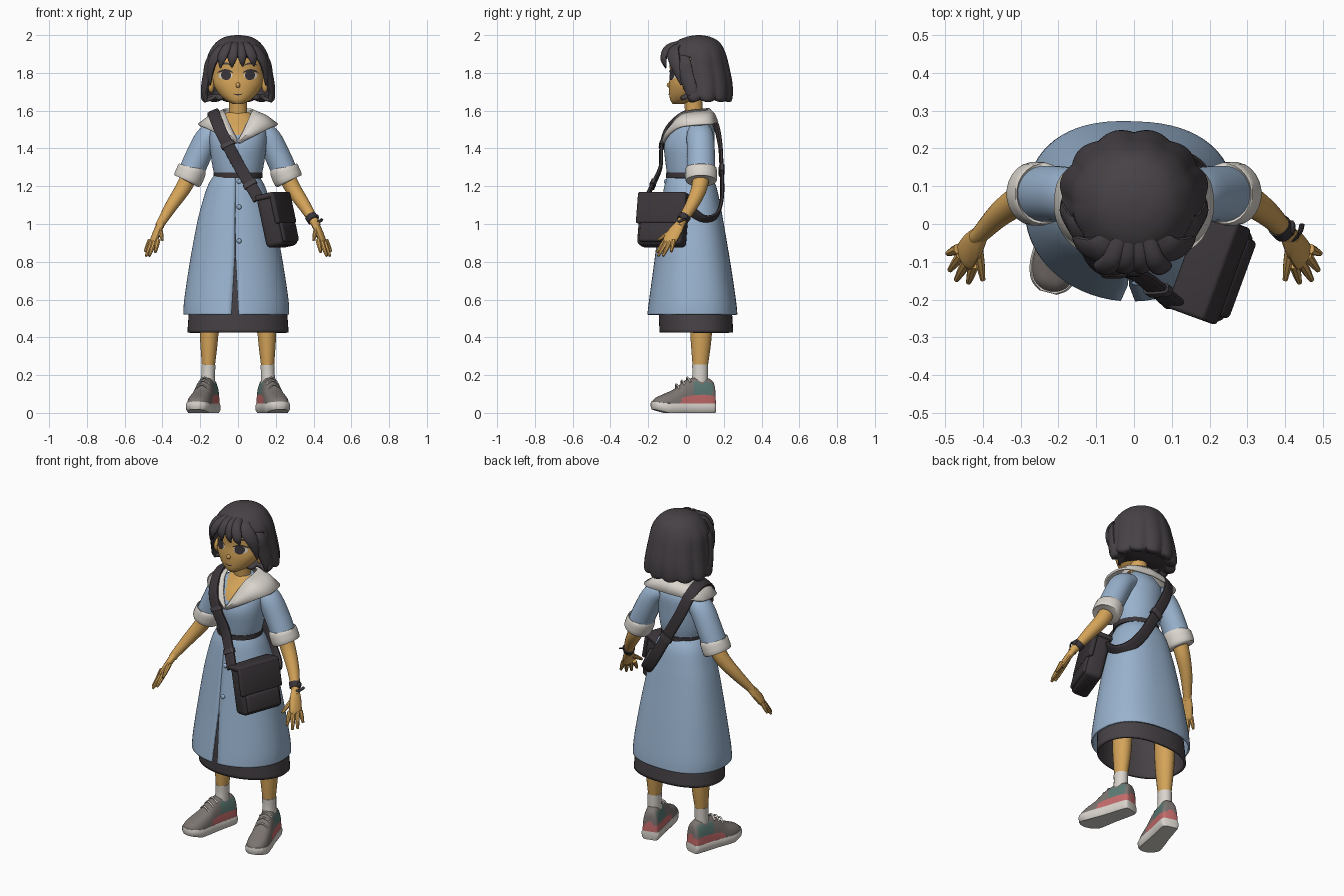
import bpy, bmesh
from math import sin, cos, pi, radians, copysign
from mathutils import Vector, Matrix
from mathutils.bvhtree import BVHTree

if "Cube" in bpy.data.objects:
    bpy.data.objects.remove(bpy.data.objects["Cube"])

def material(name, r, g, b):
    m = bpy.data.materials.new(name)
    m.use_nodes = True
    m.diffuse_color = (r, g, b, 1)
    m.node_tree.nodes["Principled BSDF"].inputs["Base Color"].default_value = (r, g, b, 1)
    return m

SKIN = material("warm skin", .66, .37, .10)
BLUE = material("dress blue", .32, .45, .62)
HAIR = material("dark hair", .063, .054, .061)
BLACK = material("bag black", .042, .035, .040)
CREAM = material("off white", .70, .66, .61)
GREY = material("shoe grey", .20, .175, .165)
PINK = material("shoe pink", .57, .15, .15)
TEAL = material("shoe teal", .11, .20, .18)
parts = []

def finish(name, bm, *mats, rule=None, solid=0):
    bmesh.ops.recalc_face_normals(bm, faces=bm.faces)
    if rule:
        for f in bm.faces:
            f.material_index = rule(f.calc_center_median())
    me = bpy.data.meshes.new(name)
    bm.to_mesh(me)
    bm.free()
    for m in mats:
        me.materials.append(m)
    ob = bpy.data.objects.new(name, me)
    bpy.context.collection.objects.link(ob)
    if solid:
        mod = ob.modifiers.new("thickness", "SOLIDIFY")
        mod.thickness = solid
    parts.append(ob)
    return ob

def spline(rows, k=5):
    """Smooth curve through rows of numbers."""
    out = []
    for i in range(len(rows) - 1):
        p = [rows[max(i - 1, 0)], rows[i], rows[i + 1], rows[min(i + 2, len(rows) - 1)]]
        for j in range(k):
            t = j / k
            out.append([b + .5 * t * (c - a + t * (2*a - 5*b + 4*c - d + t * (3*(b - c) + d - a)))
                        for a, b, c, d in zip(*p)])
    return out + [list(rows[-1])]

def bridge(rings, closed=True, cap=True):
    bm = bmesh.new()
    vs = [[bm.verts.new(p) for p in r] for r in rings]
    n = len(rings[0])
    for a, b in zip(vs, vs[1:]):
        for i in range(n if closed else n - 1):
            j = (i + 1) % n
            bm.faces.new((a[i], a[j], b[j], b[i]))
    if cap:
        bm.faces.new(vs[0])
        bm.faces.new(vs[-1])
    return bm

def power(v, p):
    return copysign(abs(v) ** p, v)

def level_rings(rows, n=48, p=1, gap=None, k=5):
    """Horizontal rings from rows of height, half width, front y, back y."""
    rings = []
    for z, rx, y0, y1 in spline(rows, k):
        d = gap(z) / rx if gap else 0
        count = n + 1 if gap else n
        ang = [-pi / 2 + d + (2 * pi - 2 * d) * i / n for i in range(count)]
        rings.append([Vector((rx * power(cos(a), p if sin(a) > 0 else 1), (y0 + y1) / 2
                     + (y1 - y0) / 2 * power(sin(a), p if sin(a) > 0 else 1), z)) for a in ang])
    return rings

def tube(name, rows, mat, ref=(0, 1, 0), centre=None, s=1, n=14, p=1, k=5):
    """Sweep along rows of x, y, z, width radius, depth radius."""
    rows = spline(rows, k)
    pts = [Vector(r[:3]) for r in rows]
    rings = []
    for i, r in enumerate(rows):
        t = (pts[min(i + 1, len(pts) - 1)] - pts[max(i - 1, 0)]).normalized()
        out = pts[i] - Vector(centre) if centre else Vector(ref)
        u = t.cross(out).normalized()
        v = u.cross(t)
        ring = [pts[i] + u * r[3] * power(cos(2*pi*(j + .5)/n), p)
                + v * r[4] * power(sin(2*pi*(j + .5)/n), p) for j in range(n)]
        rings.append([Vector((q.x * s, q.y, q.z)) for q in ring])
    return finish(name, bridge(rings), mat)

def ball(name, loc, size, mat):
    bm = bmesh.new()
    bmesh.ops.create_uvsphere(bm, u_segments=16, v_segments=10, radius=1,
                              matrix=Matrix.Translation(loc) @ Matrix.Diagonal((*size, 1)))
    return finish(name, bm, mat)

def box(name, frame, loc, size, mat, bevel):
    bm = bmesh.new()
    bmesh.ops.create_cube(bm, size=1, matrix=Matrix.Translation(loc) @ Matrix.Diagonal((*size, 1)))
    bmesh.ops.bevel(bm, geom=bm.edges[:], offset=bevel, segments=3, profile=.5, affect='EDGES')
    bm.transform(frame)
    return finish(name, bm, mat)

# Head, ears and neck
head_bm = bridge(level_rings([(1.635, .025, -.07, -.01), (1.655, .065, -.083, .05), (1.69, .102, -.089, .09),
    (1.74, .13, -.09, .12), (1.8, .137, -.085, .16), (1.87, .13, -.085, .17), (1.93, .1, -.05, .15),
    (1.96, .05, 0, .1)]))
face = BVHTree.FromBMesh(head_bm)
finish("head", head_bm, SKIN)
ball("nose", (0, -.088, 1.735), (.012, .014, .014), SKIN)
tube("neck", [(0, .055, 1.5, .065, .06), (0, .045, 1.57, .05, .048), (0, .035, 1.68, .05, .05)], SKIN, n=20)
for s in (1, -1):
    ball("ear", (s * .143, .008, 1.735), (.018, .026, .04), SKIN)

# Painted face details as thin plates following the face
def plate(name, x, z, rx, rz, mat, lift=.003, bend=0):
    rings = []
    for f in (.02, .5, 1):
        ring = []
        for i in range(20):
            dx, dz = f * cos(i * pi / 10), f * sin(i * pi / 10)
            px, pz = x + rx * dx, z + rz * dz - bend * dx * dx
            hit = face.ray_cast(Vector((px, -1, pz)), Vector((0, 1, 0)))[0]
            ring.append(Vector((px, hit.y - lift, pz)))
        rings.append(ring)
    bm = bridge(rings, cap=False)
    bm.faces.new([v for v in bm.verts][:20])
    finish(name, bm, mat)

for s in (1, -1):
    plate("eye_white", s * .066, 1.786, .036, .021, CREAM)
    plate("iris", s * .063, 1.788, .027, .026, BLACK, .005)
    plate("upper_lash", s * .067, 1.814, .042, .006, BLACK, .007, .013)
    plate("eyebrow", s * .068, 1.85, .036, .005, HAIR, .004, .01)
plate("mouth", 0, 1.684, .024, .003, BLACK, .003, -.006)

# Bobbed hair shell with scalloped ends and an open face
rings = level_rings([(2, .012, .055, .08), (1.99, .07, 0, .13), (1.96, .118, -.06, .18), (1.9, .158, -.1, .212),
    (1.82, .174, -.108, .232), (1.74, .186, -.108, .246), (1.67, .195, -.1, .246), (1.645, .178, -.08, .232),
    (1.655, .14, -.05, .19)], n=96)
for ring in rings:
    for i, q in enumerate(ring):
        lobe = abs(sin(i * pi / 8))
        drop = min(1, max(0, (2 - q.z) / .3))
        q.xy = Vector((0, .065)) + (q.xy - Vector((0, .065))) * (1 + .055 * drop * (lobe - .5))
        q.z += .03 * (1 - lobe) * max(0, drop - .6)
bm = bridge(rings)
bmesh.ops.delete(bm, geom=[f for f in bm.faces if f.calc_center_median().z < 1.89
                           and f.calc_center_median().y < .02], context='FACES')
finish("hair_bob", bm, HAIR, solid=.02)

# Fringe, parted at the centre
skull = (0, .06, 1.8)
for x0, x1, z1, w in ((-.012, -.03, 1.83, .026), (.012, .022, 1.835, .022), (.03, .078, 1.835, .026),
                      (-.03, -.085, 1.825, .026)):
    tube("fringe_lock", [(x0, -.015, 1.965, .02, .008), ((x0 + x1) / 2, -.092, 1.935, w, .018),
         (x1, -.118, 1.88, w, .014), (x1 * 1.1, -.106, z1, .004, .004)], HAIR, centre=skull)
for s in (1, -1):
    tube("side_fringe", [(.03, -.01, 1.96, .03, .01), (.085, -.065, 1.925, .04, .016), (.13, -.062, 1.87, .036, .016),
         (.147, -.042, 1.8, .024, .013), (.148, -.025, 1.735, .004, .004)], HAIR, centre=skull, s=s)
    tube("temple_lock", [(.1, -.01, 1.915, .03, .01), (.148, -.015, 1.86, .042, .016), (.165, .005, 1.78, .04, .018),
         (.177, .03, 1.7, .034, .018), (.17, .03, 1.645, .014, .009)], HAIR, centre=skull, s=s)

# Bodice with an open neckline showing skin
bodice_bm = bridge(level_rings([(1.24, .12, -.096, .128), (1.32, .138, -.108, .145), (1.42, .15, -.115, .15),
    (1.5, .148, -.08, .15), (1.55, .11, -.035, .13), (1.59, .06, 0, .1)], n=64))
bodice = BVHTree.FromBMesh(bodice_bm)
finish("bodice", bodice_bm, BLUE, SKIN,
       rule=lambda c: int(c.y < .05 and c.z > 1.45 and abs(c.x) < (c.z - 1.45) * .55))

# Wide collar
half = spline([(.004, -.115, 1.45, .008, -.121, 1.425), (.035, -.092, 1.51, .09, -.102, 1.468),
    (.068, -.035, 1.585, .18, -.04, 1.515), (.078, .03, 1.605, .212, .05, 1.53),
    (.06, .1, 1.612, .175, .145, 1.535), (0, .122, 1.615, 0, .172, 1.54)])
rows = []
for r in half:
    a, b = Vector(r[:3]), Vector(r[3:])
    rows.append([a, a.lerp(b, .5) + (a.lerp(b, .5) - Vector((0, .04, 1.42))).normalized() * .01, b])
rows += [[Vector((-q.x, q.y, q.z)) for q in r] for r in reversed(rows[:-1])]
finish("collar", bridge(rows, closed=False, cap=False), CREAM, solid=.012)

# Coat skirt, split at the lower front
skirt_bm = bridge(level_rings([(1.255, .12, -.098, .13), (1.2, .152, -.115, .16), (1.1, .184, -.13, .182),
    (1, .209, -.143, .2), (.8, .246, -.168, .234), (.6, .276, -.195, .264), (.52, .28, -.205, .272)],
    n=64, p=.82, gap=lambda z: .001 + .018 * min(1, max(0, (.85 - z) / .33))), closed=False, cap=False)
skirt_bm.transform(Matrix.Translation((-.01, 0, 0)) @ Matrix.Rotation(-.03, 4, 'Z'))
skirt = BVHTree.FromBMesh(skirt_bm)
finish("coat_skirt", skirt_bm, BLUE, solid=.01)
finish("underskirt", bridge(level_rings([(.95, .17, -.12, .18), (.7, .235, -.145, .225), (.55, .258, -.145, .242),
    (.425, .268, -.14, .25)], p=.85), cap=False), HAIR, solid=.012)
finish("belt", bridge(level_rings([(1.244, .13, -.107, .14), (1.272, .129, -.107, .14)], k=1)), BLACK)
for z, tree in ((1.44, bodice), (1.225, skirt), (1.09, skirt), (.91, skirt)):
    hit = tree.ray_cast(Vector((.006, -1, z)), Vector((0, 1, 0)))[0]
    ball("button", hit, (.013, .01, .013), BLUE)

# Arms and hands
for s in (1, -1):
    tube("sleeve", [(.09, .07, 1.5, .05, .06), (.155, .075, 1.46, .066, .072), (.21, .08, 1.36, .068, .074),
         (.262, .08, 1.24, .068, .074)], BLUE, s=s, n=24)
    tube("cuff", [(.24, .08, 1.3, .066, .072), (.243, .08, 1.29, .077, .083), (.266, .08, 1.235, .078, .084),
         (.27, .08, 1.226, .066, .072)], CREAM, s=s, n=24, k=3)
    tube("forearm", [(.25, .08, 1.27, .045, .045), (.29, .07, 1.19, .042, .042), (.35, .03, 1.1, .034, .034),
         (.405, -.025, 1.01, .024, .024), (.415, -.035, .99, .024, .021)], SKIN, s=s, n=18)
    tube("palm", [(.405, -.025, 1.01, .023, .019), (.425, -.055, .965, .037, .019), (.446, -.085, .915, .039, .016),
         (.451, -.092, .9, .03, .01)], SKIN, ref=(.9, -.45, .1), s=s)
    for a, b in (((.424, -.107, .915), (.438, -.155, .85)), ((.442, -.1, .908), (.47, -.148, .83)),
                 ((.457, -.083, .908), (.487, -.122, .83)), ((.465, -.066, .915), (.493, -.078, .853)),
                 ((.412, -.07, .965), (.4, -.148, .915))):
        mid = [(p + q) / 2 for p, q in zip(a, b)]
        tube("finger", [(*a, .014, .014), (*mid, .012, .012), (*b, .007, .007)], SKIN, ref=(1, 0, 0), s=s, n=8)

# Wrist watch
tube("watch_band", [(.384, -.004, 1.042, .032, .032), (.399, -.02, 1.018, .031, .031)], BLACK, n=18, k=1)
ball("watch_face", (.418, -.01, 1.035), (.01, .02, .016), BLACK)
tube("watch_strap_end", [(.42, -.045, 1.01, .009, .004), (.438, -.025, 1.018, .009, .004),
                         (.445, 0, 1.026, .008, .003)], BLACK, n=8)

# Legs, socks and shoes
def upper_rule(c):
    if c.z < .09 and c.y > -.08 + c.z * .3:
        return 1
    return 2 if .1 < c.z < .16 and .01 < c.y < .118 else 0

profile = spline([(.135, .028, .11), (.125, .045, .165), (.08, .05, .19), (.02, .052, .187), (-.03, .055, .168),
                  (-.08, .06, .128), (-.14, .061, .1), (-.185, .046, .08), (-.207, .018, .055)])
for s in (1, -1):
    place = Matrix.Translation((s * .174, .02, 0)) @ Matrix.Rotation(s * radians(15), 4, 'Z')
    tube("leg", [(.152, .08, .62, .055, .062), (.153, .08, .42, .05, .058), (.157, .075, .24, .034, .04)],
         SKIN, s=s, n=20)
    tube("sock", [(.157, .075, .255, .038, .043), (.158, .075, .2, .037, .042), (.16, .07, .12, .038, .045)],
         CREAM, s=s, n=20)
    arches = [[Vector((w * power(cos(i * pi / 20), .7), y, .035 + (top - .035) * power(sin(i * pi / 20), .8)))
               for i in range(21)] for y, w, top in profile]
    ob = finish("shoe_upper", bridge(arches), GREY, PINK, TEAL, rule=upper_rule)
    ob.data.transform(place)
    sole = []
    for z, grow in ((0, -.004), (.012, .004), (.036, .006), (.05, .001)):
        lift = [max(0, -.13 - y) * .25 * (1 - z * 10) for y, w, top in profile]
        side = [(w + grow, y * (1 + grow), z + h) for (y, w, top), h in zip(profile, lift)]
        sole.append([Vector(q) for q in side] + [Vector((-x, y, h)) for x, y, h in reversed(side)])
    ob = finish("shoe_sole", bridge(sole), CREAM)
    ob.data.transform(place)
    for y, z in ((-.005, .183), (-.035, .168), (-.065, .147)):
        ob = tube("lace", [(-.034, y, z - .02, .006, .004), (0, y - .008, z + .004, .006, .005),
                           (.034, y, z - .02, .006, .004)], CREAM, ref=(0, 0, 1), n=8)
        ob.data.transform(place)

# Shoulder bag
frame = Matrix.Translation((.207, -.12, 1.02)) @ Matrix.Rotation(-.35, 4, 'Z') @ Matrix.Rotation(-.22, 4, 'Y')
box("bag_body", frame, (0, 0, -.005), (.1, .255, .275), BLACK, .025)
box("bag_flap", frame, (.045, 0, .055), (.028, .272, .165), BLACK, .012)
box("bag_top", frame, (.003, 0, .128), (.112, .272, .03), BLACK, .012)
box("bag_pocket", frame, (.048, 0, -.075), (.03, .22, .105), BLACK, .014)

# Strap around the body
chest = (0, .03, 1.3)
path = [(.11, -.215, 1.13), (.07, -.18, 1.2), (.01, -.135, 1.3), (-.05, -.13, 1.41), (-.095, -.1, 1.5),
        (-.125, -.02, 1.575), (-.132, .07, 1.592), (-.125, .145, 1.55), (-.085, .178, 1.44), (-.01, .188, 1.3),
        (.08, .19, 1.14), (.15, .16, 1.045), (.195, .09, 1.025), (.2, .015, 1.08)]
tube("bag_strap", [(*p, .032, .01) for p in path], BLACK, centre=chest, n=12, p=.5)
for i in (1, 3, 9):
    a, b = Vector(path[i]), Vector(path[i + 1])
    tube("strap_buckle", [(*a.lerp(b, f), .038, .015) for f in (0, .2)], HAIR, centre=chest, n=12, p=.5, k=1)

# Smooth shading with crisp edges
bpy.ops.object.select_all(action='DESELECT')
for ob in parts:
    ob.select_set(True)
bpy.context.view_layer.objects.active = parts[0]
bpy.ops.object.shade_smooth_by_angle(angle=radians(40))
